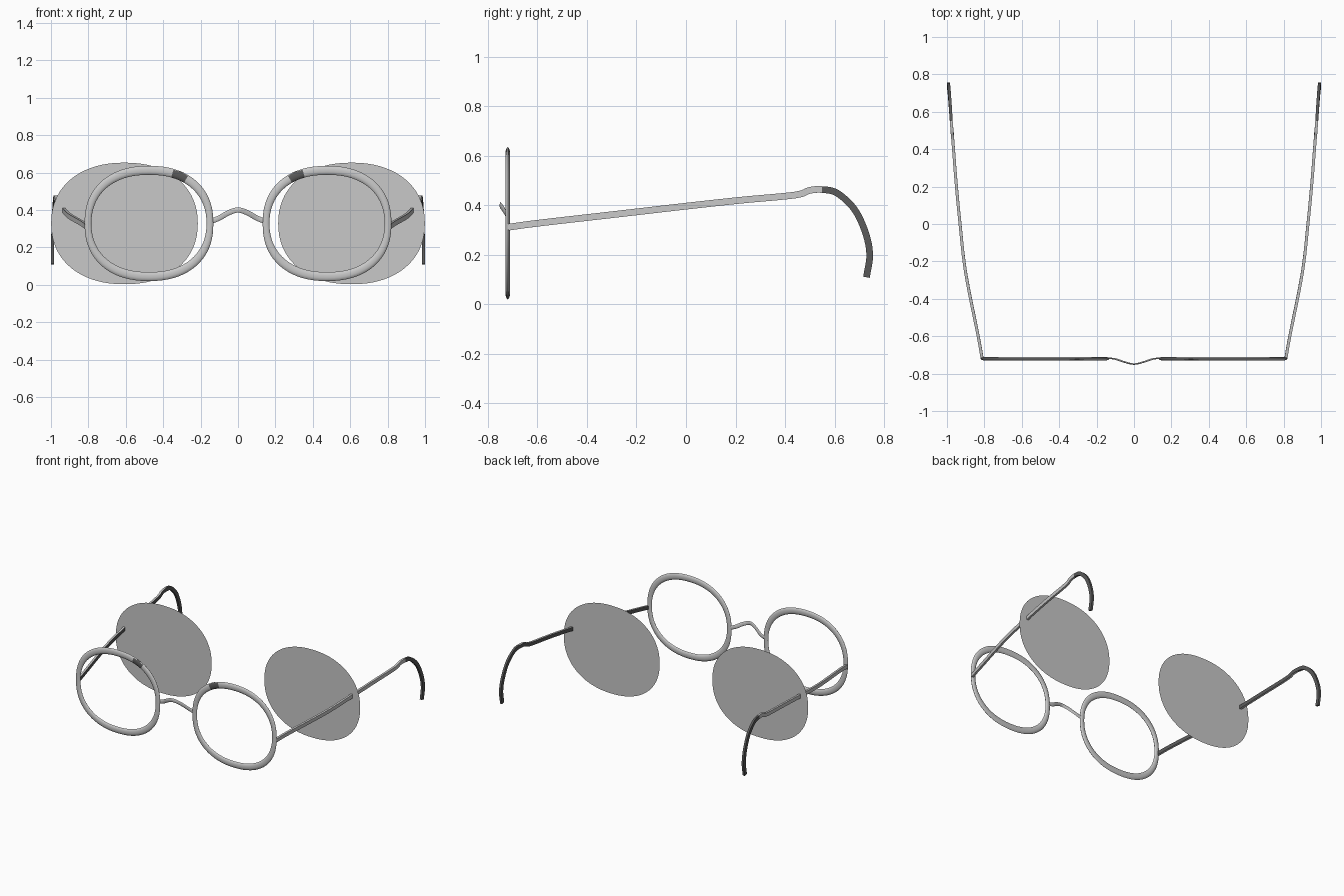
import bpy, bmesh, math
from mathutils import Vector

cube = bpy.data.objects.get("Cube")
if cube:
    bpy.data.objects.remove(cube)


def material(name, value):
    mat = bpy.data.materials.new(name)
    mat.use_nodes = True
    color = (value, value, value, 1)
    mat.diffuse_color = color
    mat.node_tree.nodes["Principled BSDF"].inputs["Base Color"].default_value = color
    return mat


METAL = material("light grey", 0.58)
DARK = material("dark grey", 0.1)


def finish(name, bm, mats, rule=None):
    bmesh.ops.recalc_face_normals(bm, faces=bm.faces[:])
    bm.normal_update()
    for f in bm.faces:
        f.smooth = True
        if rule and rule(f.calc_center_median(), f.normal):
            f.material_index = 1
    mesh = bpy.data.meshes.new(name)
    bm.to_mesh(mesh)
    bm.free()
    for m in mats:
        mesh.materials.append(m)
    obj = bpy.data.objects.new(name, mesh)
    bpy.context.collection.objects.link(obj)
    bpy.ops.object.select_all(action="DESELECT")
    obj.select_set(True)
    bpy.context.view_layer.objects.active = obj
    bpy.ops.object.shade_smooth_by_angle(angle=math.radians(50))
    return obj


def spline(points, steps=6):
    # Catmull-Rom curve through the points
    p = [Vector(q) for q in points]
    p = [2 * p[0] - p[1]] + p + [2 * p[-1] - p[-2]]
    out = []
    for a, b, c, d in zip(p, p[1:], p[2:], p[3:]):
        for i in range(steps):
            t = i / steps
            out.append(0.5 * (2 * b + (c - a) * t + (2 * a - 5 * b + 4 * c - d) * t * t
                              + (3 * b - a - 3 * c + d) * t ** 3))
    return out + [p[-2]]


def sweep(path, side_axis, half_side, half_other, closed=False, sides=10):
    # Section carried along a path; half_other may vary with direction
    bm = bmesh.new()
    n = len(path)
    rings = []
    for i, p in enumerate(path):
        before = path[i - 1] if closed or i else p
        after = path[(i + 1) % n] if closed or i < n - 1 else p
        tangent = (after - before).normalized()
        side = (side_axis - tangent * side_axis.dot(tangent)).normalized()
        other = tangent.cross(side)
        h = half_other(other)
        ring = []
        for k in range(sides):
            a = math.tau * (k + 0.5) / sides
            ring.append(bm.verts.new(p + side * half_side * math.cos(a) + other * h * math.sin(a)))
        rings.append(ring)
    pairs = list(zip(rings, rings[1:]))
    if closed:
        pairs.append((rings[-1], rings[0]))
    else:
        bm.faces.new(rings[0])
        bm.faces.new(rings[-1])
    for r, s in pairs:
        for k in range(sides):
            j = (k + 1) % sides
            bm.faces.new((r[k], r[j], s[j], s[k]))
    return bm


def oval(cx, y, cz, rx, rz, power, n=72):
    # Slightly squared ellipse standing upright
    def bend(v):
        return math.copysign(abs(v) ** (2 / power), v)
    return [Vector((cx + rx * bend(math.cos(math.tau * i / n)), y,
                    cz + rz * bend(math.sin(math.tau * i / n)))) for i in range(n)]


X, Y = Vector((1, 0, 0)), Vector((0, 1, 0))
temple_path = [(0.812, -0.718, 0.312), (0.833, -0.6, 0.328), (0.9, -0.26, 0.367),
               (0.93, 0, 0.397), (0.951, 0.22, 0.421), (0.968, 0.44, 0.442),
               (0.973, 0.5, 0.461), (0.977, 0.55, 0.464), (0.981, 0.61, 0.45),
               (0.986, 0.68, 0.385), (0.99, 0.725, 0.29), (0.992, 0.742, 0.2),
               (0.992, 0.729, 0.11)]

for label, s in (("left", 1), ("right", -1)):
    # Rim, wider at top and bottom, with a dark inlay on the front
    rim = sweep(oval(s * 0.476, -0.72, 0.328, 0.326, 0.284, 2.25), Y, 0.009,
                lambda d: 0.018 + 0.006 * abs(d.z), closed=True)
    finish(label + "_rim", rim, [METAL, DARK],
           lambda c, n: 0.28 < abs(c.x) < 0.35 and 0.5 < c.z < 0.61 and n.y < 0)

    # Lens, a flat disc
    disc = bmesh.new()
    disc.faces.new([disc.verts.new(v) for v in oval(s * 0.607, 0, 0.328, 0.392, 0.325, 2.2)])
    finish(label + "_lens", disc, [METAL])

    # Flat-sided temple with a dark inner face and a dark curved ear sleeve
    path = spline([(s * x, y, z) for x, y, z in temple_path])
    temple = sweep(path, X, 0.011, lambda d: 0.019, sides=4)
    finish(label + "_temple", temple, [METAL, DARK],
           lambda c, n: c.y > 0.55 or c.x * n.x < -0.5)

# Arched bridge
half = [(0.138, -0.717, 0.342), (0.1, -0.722, 0.357), (0.05, -0.738, 0.385)]
bridge_path = half + [(0, -0.749, 0.4)] + [(-x, y, z) for x, y, z in reversed(half)]
finish("bridge", sweep(spline(bridge_path), Y, 0.004, lambda d: 0.014), [METAL])
